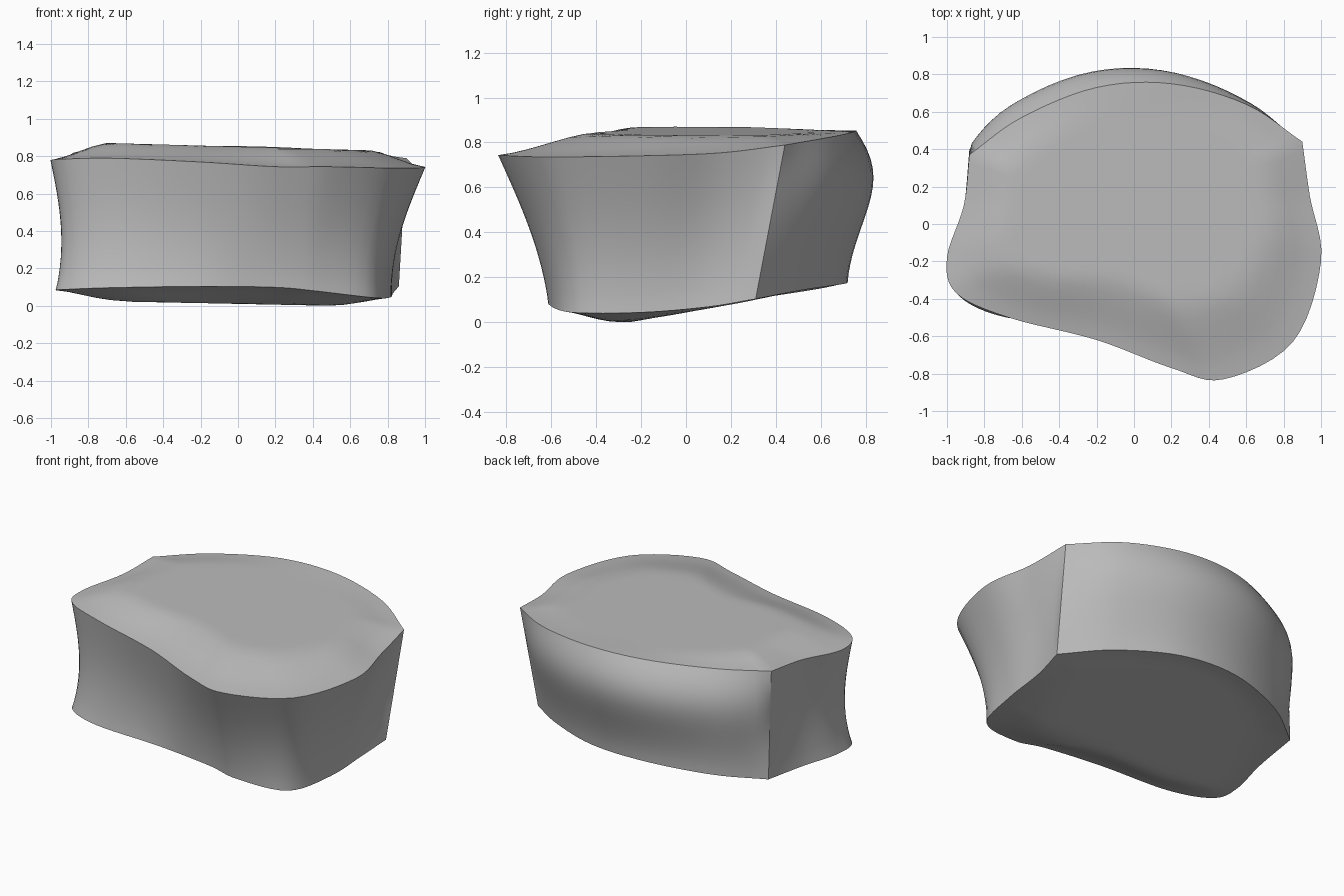
import bpy, bmesh, math
from mathutils import Vector

if "Cube" in bpy.data.objects:
    bpy.data.objects.remove(bpy.data.objects["Cube"])

# Control stations round the block: top rim xyz, bottom rim xyz
BACK = [(.9, .44, .79, .86, .31, .105), (.6, .64, .825, .58, .52, .145),
        (.2, .75, .85, .2, .69, .17), (-.2, .73, .855, -.2, .71, .175),
        (-.6, .57, .84, -.6, .59, .15), (-.88, .37, .82, -.88, .40, .12)]
FRONT = [BACK[-1], (-.91, .1, .80, -.91, .08, .095), (-1, -.18, .78, -.97, -.2, .085),
         (-.95, -.37, .785, -.94, -.38, .088), (-.67, -.5, .79, -.68, -.5, .098),
         (-.2, -.62, .77, -.2, -.54, .105), (.2, -.77, .745, .2, -.585, .1),
         (.48, -.83, .745, .42, -.61, .08), (.85, -.63, .737, .72, -.51, .045),
         (1, -.2, .742, .81, -.2, .045), (.94, .15, .755, .83, .1, .07), BACK[0]]
SUB, ROWS, RINGS = 6, 16, 14
CENTRE = Vector((0, .05, 0))


def spline(pts):
    """Catmull-Rom through the stations, with the last point left off."""
    ext = [[2 * a - b for a, b in zip(pts[0], pts[1])], *pts,
           [2 * a - b for a, b in zip(pts[-1], pts[-2])]]
    out = []
    for i in range(1, len(pts)):
        for k in range(SUB):
            t = k / SUB
            out.append([.5 * (2 * b + (c - a) * t + (2*a - 5*b + 4*c - d) * t**2
                              + (3*b - a - 3*c + d) * t**3)
                        for a, b, c, d in zip(*ext[i - 1:i + 3])])
    return out


back, front = spline(BACK), spline(FRONT)
stations = back + front
n, nb = len(stations), len(back)


def swell(j, t, radial):
    """Back wall bulges outward, the other walls pinch inward."""
    if j < nb:
        return .095 * math.sin(math.pi * (j / nb)**1.5)**.5 * math.sin(math.pi * t**1.7)
    fade = max(0, math.sin(math.pi * (j - nb) / (n - nb)))**.4
    return -(.04 * abs(radial.x) + .015) * fade * math.sin(math.pi * t**.85)


bm = bmesh.new()

# Side wall
rows = []
for r in range(ROWS + 1):
    t = r / ROWS
    row = []
    for j, s in enumerate(stations):
        p = Vector(s[3:]).lerp(Vector(s[:3]), t)
        radial = Vector((p.x, p.y - CENTRE.y, 0)).normalized()
        row.append(bm.verts.new(p + radial * swell(j, t, radial)))
    rows.append(row)


def bridge(a, b):
    for j in range(n):
        k = (j + 1) % n
        bm.faces.new((a[j], a[k], b[k], b[j]))


for a, b in zip(rows, rows[1:]):
    bridge(a, b)


# End surfaces: each rim blends into a gently sloping plateau
def cap(rim, plateau, flare):
    prev = rim
    for i in range(1, RINGS):
        u = i / RINGS
        ring = []
        for v in rim:
            d = Vector((v.co.x, v.co.y - CENTRE.y, 0))
            width = .25 + flare * max(0, -d.normalized().y)
            w = min(1, u / width)
            w = .5 * w + .5 * w * w * (3 - 2 * w)
            p = CENTRE + d * (1 - u)
            p.z = v.co.z * (1 - w) + plateau(p.x, p.y) * w
            ring.append(bm.verts.new(p))
        bridge(prev, ring)
        prev = ring
    mid = bm.verts.new((0, CENTRE.y, plateau(0, CENTRE.y)))
    for j in range(n):
        bm.faces.new((prev[j], prev[(j + 1) % n], mid))


cap(rows[-1], lambda x, y: .852 - .028 * x, .25)
cap(rows[0], lambda x, y: .18 * max(0, y + .25) + .02 * (.57 - x), .2)
bmesh.ops.recalc_face_normals(bm, faces=bm.faces)

# Smooth faces with crisp rims and crisp back corners
for f in bm.faces:
    f.smooth = True
for row in (rows[0], rows[-1]):
    for j in range(n):
        bm.edges.get((row[j], row[(j + 1) % n])).smooth = False
for a, b in zip(rows, rows[1:]):
    for j in (0, nb):
        bm.edges.get((a[j], b[j])).smooth = False

# Stand on the ground
low = min(v.co.z for v in bm.verts)
bmesh.ops.translate(bm, verts=bm.verts, vec=(0, 0, -low))

mesh = bpy.data.meshes.new("stone_block")
bm.to_mesh(mesh)
bm.free()
block = bpy.data.objects.new("stone_block", mesh)
bpy.context.collection.objects.link(block)
mat = bpy.data.materials.new("plain_grey")
mat.diffuse_color = (.5, .5, .5, 1)
mat.use_nodes = True
mat.node_tree.nodes["Principled BSDF"].inputs["Base Color"].default_value = mat.diffuse_color
mesh.materials.append(mat)
